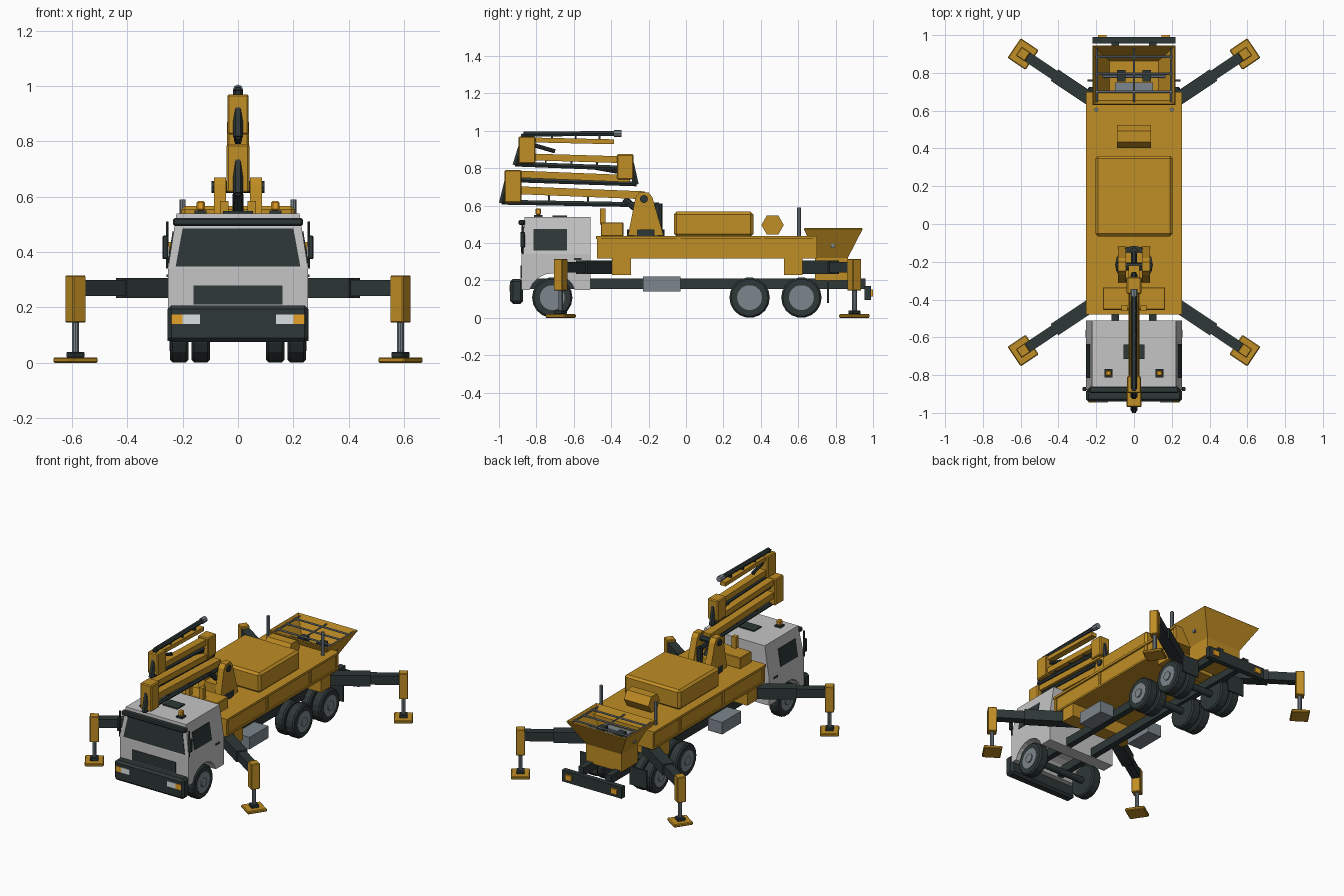
import bpy, bmesh
from math import sin, cos, radians
from mathutils import Vector, Matrix, Quaternion

cube = bpy.data.objects.get("Cube")
if cube:
    bpy.data.objects.remove(cube)


def material(name, r, g, b):
    m = bpy.data.materials.new(name)
    m.use_nodes = True
    m.diffuse_color = (r, g, b, 1)
    m.node_tree.nodes["Principled BSDF"].inputs["Base Color"].default_value = (r, g, b, 1)
    return m


ORANGE = material("machine orange", .53, .27, .018)
GREY = material("cab light grey", .56, .56, .56)
DARK = material("dark charcoal", .027, .038, .038)
STEEL = material("steel grey", .2, .24, .27)
LAMP = material("lamp white", .7, .75, .75)
AMBER = material("lamp amber", .8, .36, .02)
SIDES = (("left", 1), ("right", -1))


def finish(name, bm, mat, bevel=0):
    bmesh.ops.recalc_face_normals(bm, faces=bm.faces)
    mesh = bpy.data.meshes.new(name)
    bm.to_mesh(mesh)
    bm.free()
    mesh.materials.append(mat)
    ob = bpy.data.objects.new(name, mesh)
    bpy.context.collection.objects.link(ob)
    if bevel:
        mod = ob.modifiers.new("bevel", "BEVEL")
        mod.width, mod.segments = bevel, 1
    return ob


def block(name, center, size, mat, rot=Quaternion(), bevel=0):
    bm = bmesh.new()
    bmesh.ops.create_cube(bm, size=1, matrix=Matrix.LocRotScale(Vector(center), rot, Vector(size)))
    return finish(name, bm, mat, bevel)


def box(name, x, y, z, mat, bevel=0):
    """Box from ranges; a single x number means a half width."""
    spans = [x if isinstance(x, tuple) else (-x, x), y, z]
    return block(name, [(a + b) / 2 for a, b in spans], [abs(b - a) for a, b in spans], mat, bevel=bevel)


def pair(name, x, y, z, mat, bevel=0):
    for side, s in SIDES:
        box(name + "_" + side, (s * x[0], s * x[1]), y, z, mat, bevel)


def bar(name, p, q, width, height, mat, bevel=0):
    p, q = Vector(p), Vector(q)
    d = q - p
    block(name, (p + q) / 2, (height, width, d.length), mat, d.to_track_quat("Z", "X"), bevel)


def tube(name, p, q, radius, mat, sides=12, bevel=0):
    p, q = Vector(p), Vector(q)
    d = q - p
    bm = bmesh.new()
    bmesh.ops.create_cone(bm, cap_ends=True, segments=sides, radius1=radius, radius2=radius, depth=d.length,
                          matrix=Matrix.LocRotScale((p + q) / 2, d.to_track_quat("Z", "X"), None))
    return finish(name, bm, mat, bevel)


def prism(name, outline, x0, x1, mat):
    """Side outline of (y, z) points, extruded across x."""
    bm = bmesh.new()
    face = bm.faces.new([bm.verts.new((x0, y, z)) for y, z in outline])
    new = bmesh.ops.extrude_face_region(bm, geom=[face])["geom"]
    bmesh.ops.translate(bm, vec=(x1 - x0, 0, 0), verts=[v for v in new if isinstance(v, bmesh.types.BMVert)])
    return finish(name, bm, mat)


def loft(name, low, high, mat, open_top=False):
    """Tapered box between two (half width, y0, y1, z) rectangles."""
    bm = bmesh.new()
    a, b = [[bm.verts.new(c) for c in ((-w, y0, z), (w, y0, z), (w, y1, z), (-w, y1, z))]
            for w, y0, y1, z in (low, high)]
    bm.faces.new(a)
    if not open_top:
        bm.faces.new(b)
    for i in range(4):
        j = (i + 1) % 4
        bm.faces.new((a[i], a[j], b[j], b[i]))
    return finish(name, bm, mat)


def pane(name, corners, mat):
    """Thin plate centred on a surface."""
    bm = bmesh.new()
    face = bm.faces.new([bm.verts.new(c) for c in corners])
    face.normal_update()
    n = face.normal * .004
    new = bmesh.ops.extrude_face_region(bm, geom=[face])["geom"]
    top = [v for v in new if isinstance(v, bmesh.types.BMVert)]
    bmesh.ops.translate(bm, vec=-n, verts=bm.verts[:])
    bmesh.ops.translate(bm, vec=n * 2, verts=top)
    return finish(name, bm, mat)


# Cab shell with wheel arch
arch = [(-.715 + .128 * cos(radians(a)), .11 + .128 * sin(radians(a))) for a in range(162, 17, -18)]
prism("cab_lower", [(-.88, .34), (-.88, .15)] + arch + [(-.51, .15), (-.51, .34)], -.253, .253, GREY)
loft("cab_upper", (.253, -.88, -.51, .34), (.222, -.862, -.51, .54), GREY)


def cab_width(z):
    return .253 - (z - .34) * .155


def cab_front(z):
    return -.88 + (z - .34) * .09


# Cab glass, trim and lamps
lo, hi = .348, .485
pane("windshield", [(-.225, cab_front(lo), lo), (.225, cab_front(lo), lo),
                    (.2, cab_front(hi), hi), (-.2, cab_front(hi), hi)], DARK)
lo, hi = .36, .475
for side, s in SIDES:
    pane("side_window_" + side, [(s * cab_width(z), y, z) for y, z in
                                 ((-.815, lo), (-.635, lo), (-.635, hi), (-.815, hi))], DARK)
    tube("mirror_arm_" + side, (s * .255, -.875, .34), (s * .255, -.875, .51), .005, DARK, 6)
box("grille", .16, (-.884, -.87), (.21, .28), DARK)
box("sun_visor", .235, (-.895, -.86), (.495, .523), DARK, .006)
box("front_bumper", .255, (-.94, -.872), (.075, .208), DARK, .014)
box("roof_hatch", .055, (-.715, -.637), (.54, .548), DARK)
pair("headlight", (.137, .2), (-.944, -.93), (.14, .175), LAMP)
pair("indicator", (.2, .24), (-.944, -.93), (.14, .175), AMBER)
pair("mirror", (.253, .273), (-.885, -.862), (.375, .46), DARK, .004)
pair("door_handle", (.25, .258), (-.6, -.56), (.31, .32), DARK)
pair("beacon_base", (.113, .157), (-.812, -.768), (.54, .55), DARK)
pair("beacon", (.12, .15), (-.805, -.775), (.55, .585), AMBER, .006)

# Chassis
pair("chassis_rail", (.08, .12), (-.86, .96), (.155, .21), DARK)
pair("side_tank", (.14, .245), (-.23, -.03), (.14, .22), STEEL)
pair("mud_flap", (.12, .245), (.755, .765), (.08, .2), DARK)
box("rear_bumper", .22, (.955, .99), (.095, .17), DARK)
pair("tail_lamp", (.145, .19), (.985, 1), (.115, .15), AMBER)

# Wheels
for axle, y, centers in (("front", -.715, [.212]), ("middle", .34, [.212, .135]), ("rear", .617, [.212, .135])):
    tube(axle + "_axle", (-.2, y, .108), (.2, y, .108), .022, DARK)
    for side, s in SIDES:
        for n, x in enumerate(centers):
            tube(f"{axle}_tyre_{side}_{n}", (s * (x - .033), y, .108), (s * (x + .033), y, .108),
                 .108, DARK, 18, .009)
        tube(f"{axle}_rim_{side}", (s * .2, y, .108), (s * .247, y, .108), .067, STEEL, 18)
        tube(f"{axle}_hub_{side}", (s * .2, y, .108), (s * .254, y, .108), .03, STEEL, 10)

# Deck with flanges and ribs
box("deck", .242, (-.475, .7), (.32, .43), ORANGE)
box("deck_top_flange", .254, (-.48, .7), (.422, .437), ORANGE)
box("deck_bottom_flange", .25, (-.475, .7), (.318, .33), ORANGE)
for y in (-.465, -.04, .41, .69):
    box("deck_rib", .249, (y - .01, y + .01), (.32, .425), ORANGE)
box("rear_subframe", .13, (.69, .865), (.2, .33), ORANGE)
box("engine_cover", .205, (-.065, .36), (.435, .567), ORANGE, .014)
box("front_locker", .165, (-.455, -.335), (.435, .51), ORANGE, .004)
pair("boom_rest", (.035, .065), (-.46, -.43), (.5, .585), ORANGE)
hexagon = [(.463 + .06 * cos(radians(a)), .496 + .06 * sin(radians(a))) for a in range(0, 360, 60)]
prism("water_tank", hexagon, -.09, .09, ORANGE)
for side, s in SIDES:
    tube("rear_post_" + side, (s * .2, .605, .43), (s * .2, .605, .59), .011, STEEL, 8)

# Hopper, grate and mixer
hopper = loft("hopper", (.13, .7, .865, .32), (.22, .63, .945, .475), ORANGE, True)
shell = hopper.modifiers.new("wall", "SOLIDIFY")
shell.thickness, shell.offset = .008, -1
for y in (.7, .795, .885):
    tube("grate_cross_bar", (-.205, y, .465), (.205, y, .465), .006, STEEL, 6)
for x in (-.195, 0, .195):
    tube("grate_long_bar", (x, .645, .465), (x, .93, .465), .005, STEEL, 6)
tube("mixer_shaft", (-.178, .785, .385), (.178, .785, .385), .012, STEEL, 8)
pair("mixer_paddle", (.045, .09), (.755, .815), (.345, .42), DARK)
box("hopper_shelf", .1, (.695, .75), (.38, .4), STEEL)

# Outriggers
for end, pivot_y, foot_y in (("front", -.345, -.67), ("rear", .573, .9)):
    box(end + "_outrigger_box", .245, (pivot_y - .05, pivot_y + .05), (.23, .325), ORANGE)
    for side, s in SIDES:
        tag = f"{end}_{side}"
        inner, foot = Vector((s * .1, pivot_y, .27)), Vector((s * .587, foot_y, .27))
        turn = (foot - inner).to_track_quat("X", "Z")
        bar("outrigger_sleeve_" + tag, inner, inner.lerp(foot, .66), .072, .072, DARK)
        bar("outrigger_arm_" + tag, inner, foot, .054, .058, DARK)
        for part, size, z0, z1, mat in (("leg", .056, .145, .315, ORANGE), ("collar", .05, .018, .04, DARK)):
            block(f"outrigger_{part}_{tag}", (foot.x, foot.y, (z0 + z1) / 2), (size, size, z1 - z0),
                  mat, turn, .004)
        block("outrigger_foot_" + tag, (foot.x, foot.y, .01), (.115, .125, .02), ORANGE, turn, .005)
        tube("outrigger_rod_" + tag, (foot.x, foot.y, .03), (foot.x, foot.y, .16), .013, STEEL, 10)

# Turret
tube("turntable", (0, -.215, .43), (0, -.215, .472), .1, DARK, 16)
cheek = [(-.31, .44), (-.27, .645), (-.25, .67), (-.2, .67), (-.18, .645), (-.12, .44)]
for side, s in SIDES:
    prism("turret_cheek_" + side, cheek, s * .043, s * .086, ORANGE)
box("turret_base", .045, (-.29, -.15), (.46, .54), ORANGE)
tube("turret_pin", (-.095, -.225, .635), (.095, -.225, .635), .022, DARK, 8)
tube("lift_cylinder", (0, -.17, .5), (0, -.33, .635), .018, DARK, 8)
tube("riser_pipe", (0, -.145, .44), (0, -.145, .61), .02, DARK, 8)

# Folded boom sections: beam ends as (y, z), beam height, beam width
beams = [((-.9, .682), (-.22, .655), .042, .056), ((-.9, .768), (-.3, .744), .038, .054),
         ((-.83, .86), (-.33, .845), .036, .05), ((-.83, .951), (-.385, .941), .026, .042)]
for n, (a, b, height, width) in enumerate(beams, 1):
    bar(f"boom_beam_{n}", (0, *a), (0, *b), width, height, ORANGE)
for n, (y, z, w) in enumerate((((-.97, -.88), (.615, .79), .041), ((-.37, -.28), (.74, .875), .039),
                               ((-.895, -.805), (.825, .97), .038)), 1):
    box(f"boom_knuckle_{n}", w, y, z, ORANGE, .006)

# Delivery pipe along the boom, with clamps and sloped links
pipes = [((-.985, .618), (-.145, .603)), ((-.9, .737), (-.265, .716)),
         ((-.915, .822), (-.265, .797)), ((-.87, .982), (-.36, .986))]
pipes[2] = (pipes[2][0], (-.365, .801))
for n, (a, b) in enumerate(pipes, 1):
    tube(f"delivery_pipe_{n}", (0, *a), (0, *b), .015, DARK, 6)
    p, q = Vector((0, *a)), Vector((0, *b))
    rise = -.03 if n == 4 else .03
    for t in (.3, .55, .8):
        c = p.lerp(q, t)
        block(f"pipe_clamp_{n}", c + Vector((0, 0, rise / 2)), (.02, .01, .05), DARK)
links = [((-.985, .612), (-.95, .75)), ((-.268, .712), (-.295, .83)),
         ((-.912, .815), (-.878, .925)), ((-.868, .985), (-.86, .93))]
for n, (a, b) in enumerate(links, 1):
    tube(f"pipe_link_{n}", (0, *a), (0, *b), .018, DARK, 6)
tube("boom_cylinder_upper", (0, -.82, .925), (0, -.7, .89), .011, DARK, 8)
tube("boom_cylinder_lower", (0, -.36, .78), (0, -.5, .805), .011, DARK, 8)
tube("hose_tip", (0, -.385, .986), (0, -.345, .986), .019, STEEL, 8)
